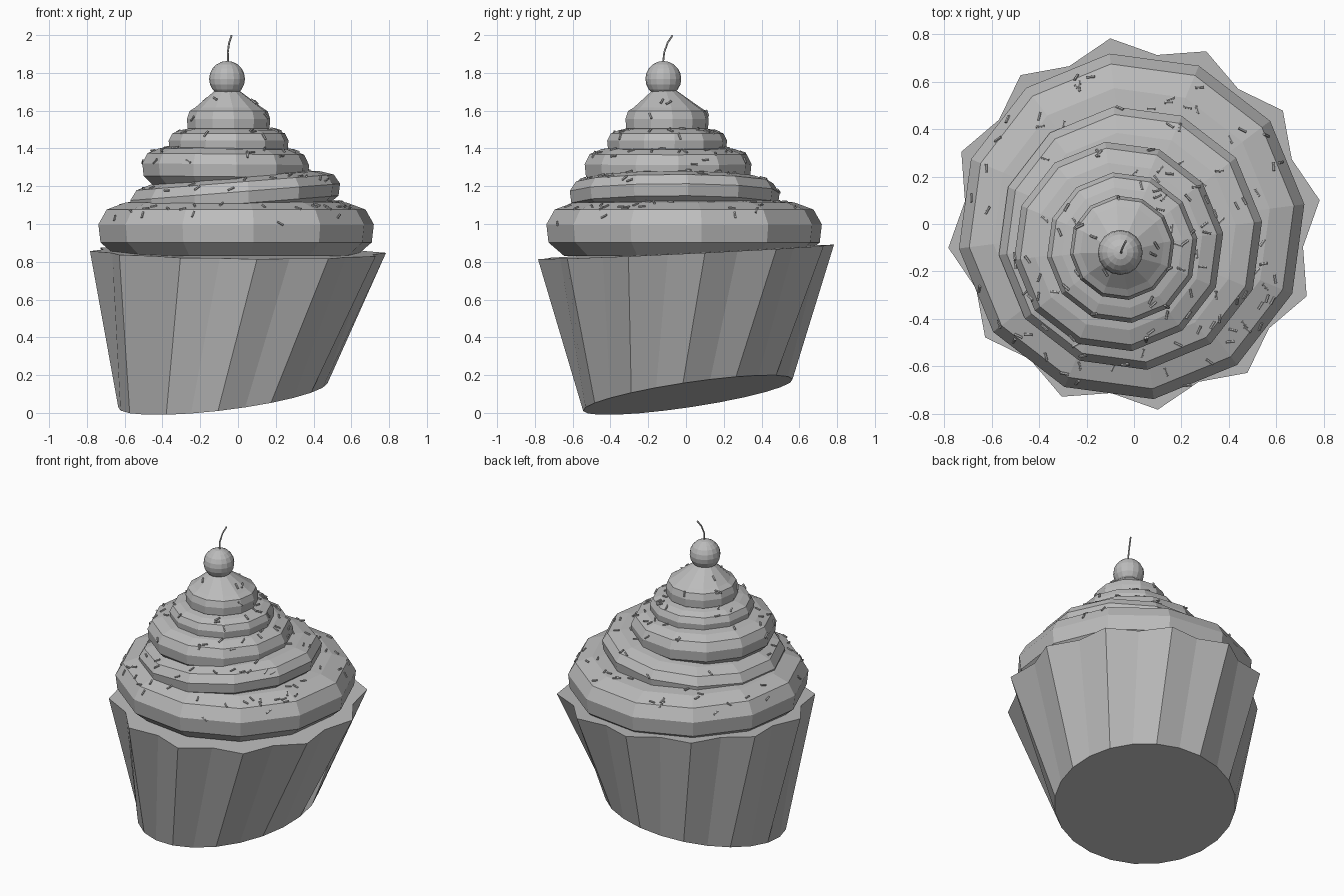
import bpy, bmesh, math, random
from mathutils import Vector, Matrix
from mathutils.bvhtree import BVHTree

cube = bpy.data.objects.get("Cube")
if cube:
    bpy.data.objects.remove(cube, do_unlink=True)

random.seed(4)
PHASE = math.radians(7.3)

grey = bpy.data.materials.new("plain_grey")
grey.use_nodes = True
colour = (0.5, 0.5, 0.5, 1)
grey.diffuse_color = colour
grey.node_tree.nodes["Principled BSDF"].inputs["Base Color"].default_value = colour


def finish(bm, name):
    """Turn a bmesh into a flat-shaded object."""
    bmesh.ops.recalc_face_normals(bm, faces=bm.faces)
    mesh = bpy.data.meshes.new(name)
    bm.to_mesh(mesh)
    bm.free()
    mesh.materials.append(grey)
    obj = bpy.data.objects.new(name, mesh)
    bpy.context.collection.objects.link(obj)
    return obj


def loft(bm, rings):
    """Skin a stack of point rings and cap both ends."""
    loops = [[bm.verts.new(p) for p in ring] for ring in rings]
    n = len(loops[0])
    for low, high in zip(loops, loops[1:]):
        for i in range(n):
            j = (i + 1) % n
            bm.faces.new((low[i], low[j], high[j], high[i]))
    bm.faces.new(loops[0][::-1])
    bm.faces.new(loops[-1])


def ring(centre, radii, n, slope=(0, 0), turn=0):
    """Points round a centre on a sloping plane; radii repeat in turn."""
    points = []
    for i in range(n):
        a = PHASE + turn + math.tau * i / n
        r = radii[i % len(radii)]
        x, y = centre[0] + r * math.cos(a), centre[1] + r * math.sin(a)
        points.append((x, y, centre[2] + slope[0] * x + slope[1] * y))
    return points


# Pleated paper case, with a tilted base and slightly twisted pleats
bm = bmesh.new()
loft(bm, [
    ring((-0.08, 0.01, 0.103), [0.555], 24, (0.12, 0.147), math.radians(-10)),
    ring((0, 0, 0.852), [0.79, 0.72], 24, (-0.012, 0.048)),
])
finish(bm, "paper_case")

# Frosting tiers: centre x, centre y, radius, bottom, top, slope in x
tiers = [
    (-0.01, -0.01, 0.735, 0.83, 1.12, 0),
    (-0.015, -0.06, 0.56, 1.06, 1.25, 0.08),
    (-0.065, -0.095, 0.445, 1.2, 1.4, -0.01),
    (-0.05, -0.1, 0.32, 1.36, 1.5, 0),
    (-0.05, -0.1, 0.222, 1.47, 1.62, 0),
]
bulge = [(0.87, 0), (0.985, 0.25), (1, 0.58), (0.94, 0.85), (0.8, 0.98)]
frosting = bmesh.new()
for k, (cx, cy, r, z0, z1, slope) in enumerate(tiers):
    rings = [ring((cx, cy, z0 + t * (z1 - z0)), [r * s], 12, (slope, 0))
             for s, t in bulge]
    if k == len(tiers) - 1:
        rings.append(ring((-0.058, -0.115, 1.71), [0.06], 12))
    else:
        rings.append(ring((cx, cy, z1 + 0.015), [r * 0.5], 12, (slope, 0)))
    loft(frosting, rings)
bmesh.ops.recalc_face_normals(frosting, faces=frosting.faces)
surface = BVHTree.FromBMesh(frosting)
finish(frosting, "frosting_swirl")

# Sprinkles lying on the frosting
bm = bmesh.new()
for _ in range(135):
    a, r = random.uniform(0, math.tau), 0.71 * math.sqrt(random.uniform(0.02, 1))
    start = Vector((r * math.cos(a) - 0.02, r * math.sin(a) - 0.03, 3))
    hit, normal, _index, _dist = surface.ray_cast(start, Vector((0, 0, -1)))
    if hit is None:
        continue
    spin = Matrix.Rotation(random.uniform(0, math.tau), 4, 'Z')
    lay = Matrix.Rotation(math.pi / 2, 4, 'X')
    place = Matrix.Translation(hit + normal * 0.003)
    align = normal.to_track_quat('Z', 'Y').to_matrix().to_4x4()
    bmesh.ops.create_cone(bm, cap_ends=True, segments=6, radius1=0.006,
                          radius2=0.006, depth=0.036,
                          matrix=place @ align @ spin @ lay)
finish(bm, "sprinkles")

# Cherry
bm = bmesh.new()
bmesh.ops.create_uvsphere(bm, u_segments=16, v_segments=10, radius=0.095,
                          matrix=Matrix.Translation((-0.058, -0.12, 1.768)))
finish(bm, "cherry")

# Curved cherry stem
curve = bpy.data.curves.new("cherry_stem", 'CURVE')
curve.dimensions = '3D'
curve.bevel_depth = 0.005
curve.bevel_resolution = 1
curve.use_fill_caps = True
path = [(-0.053, -0.122, 1.85), (-0.054, -0.115, 1.91),
        (-0.047, -0.097, 1.96), (-0.034, -0.072, 1.998)]
spline = curve.splines.new('POLY')
spline.points.add(len(path) - 1)
for point, co in zip(spline.points, path):
    point.co = (*co, 1)
curve.materials.append(grey)
stem = bpy.data.objects.new("cherry_stem", curve)
bpy.context.collection.objects.link(stem)
